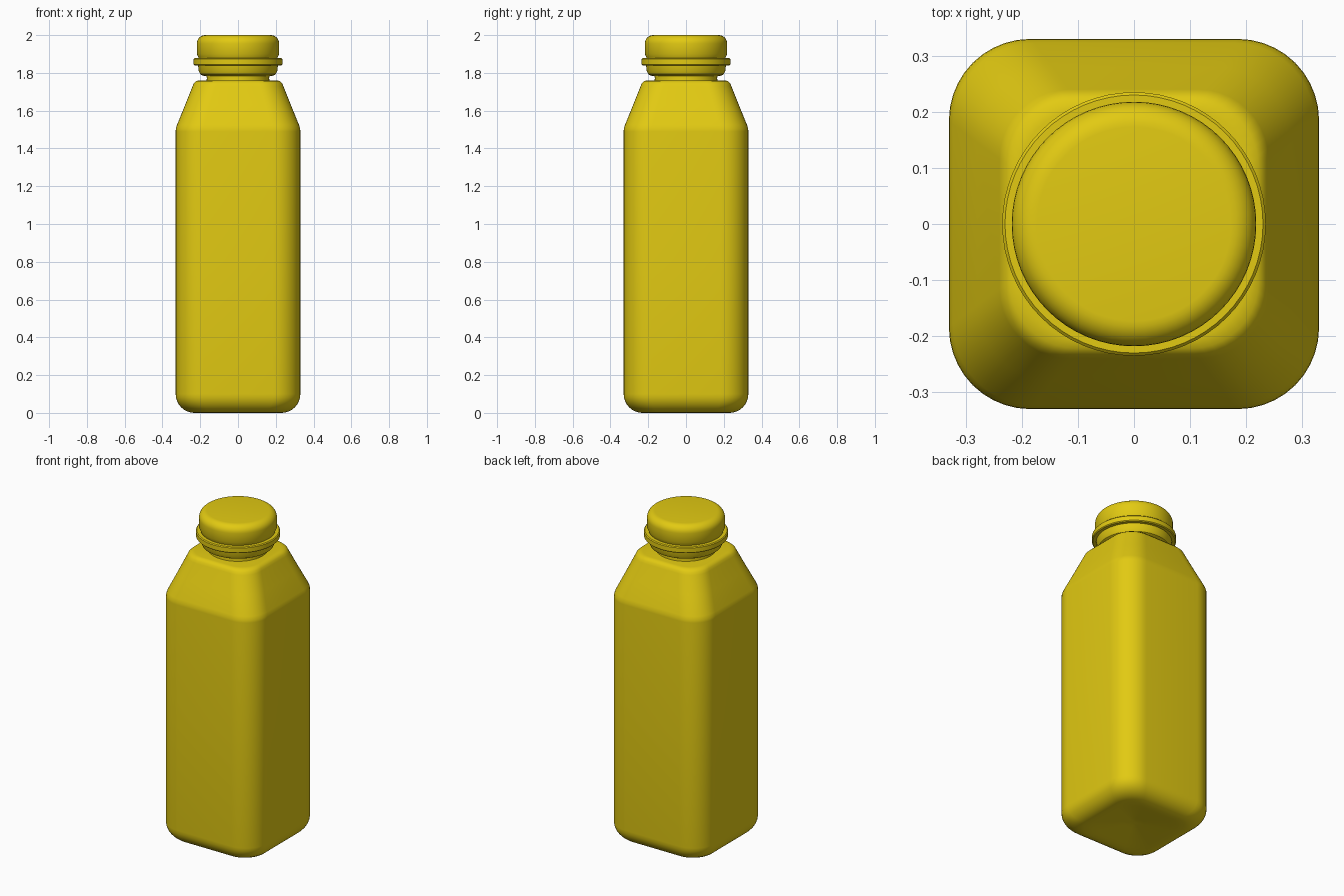
import bpy
import bmesh
from math import cos, sin, pi, atan2, radians

cube = bpy.data.objects.get("Cube")
if cube:
    bpy.data.objects.remove(cube)

yellow = bpy.data.materials.new("golden_yellow")
yellow.use_nodes = True
colour = (0.76, 0.59, 0.006, 1)
yellow.diffuse_color = colour
bsdf = next(n for n in yellow.node_tree.nodes if n.type == "BSDF_PRINCIPLED")
bsdf.inputs["Base Color"].default_value = colour


def rounded_square(half, radius, steps=10):
    """Outline of a square with rounded corners, anticlockwise."""
    points = []
    for corner in range(4):
        turn = corner * pi / 2
        cx = cy = half - radius
        for i in range(steps + 1):
            a = i / steps * pi / 2
            x, y = cx + radius * cos(a), cy + radius * sin(a)
            points.append((x * cos(turn) - y * sin(turn),
                           x * sin(turn) + y * cos(turn)))
    return points


def circle(radius, count=64):
    return [(radius * cos(2 * pi * i / count), radius * sin(2 * pi * i / count))
            for i in range(count)]


def loft(name, rings, angle=35):
    """Skin a stack of equal-length rings and close both ends."""
    bm = bmesh.new()
    loops = [[bm.verts.new(p) for p in ring] for ring in rings]
    for low, high in zip(loops, loops[1:]):
        n = len(low)
        for i in range(n):
            j = (i + 1) % n
            bm.faces.new((low[i], low[j], high[j], high[i]))
    bm.faces.new(loops[0][::-1])
    bm.faces.new(loops[-1])
    bmesh.ops.recalc_face_normals(bm, faces=bm.faces)
    mesh = bpy.data.meshes.new(name)
    bm.to_mesh(mesh)
    bm.free()
    mesh.materials.append(yellow)
    obj = bpy.data.objects.new(name, mesh)
    bpy.context.collection.objects.link(obj)
    bpy.ops.object.select_all(action="DESELECT")
    obj.select_set(True)
    bpy.context.view_layer.objects.active = obj
    bpy.ops.object.shade_smooth_by_angle(angle=radians(angle))
    return obj


def level(points, z):
    return [(x, y, z) for x, y in points]


def turned(name, profile):
    """Round part from (radius, height) pairs."""
    return loft(name, [level(circle(r), z) for r, z in profile])


# Underside: shallow dish with four grooves towards the side middles
rings = []
for half in (0.02, 0.05, 0.08, 0.11, 0.14, 0.17, 0.2):
    ring = []
    for x, y in rounded_square(half, half * 0.5):
        groove = max(0, cos(4 * atan2(y, x))) ** 2
        dish = 0.03 * (1 - half / 0.22)
        ring.append((x, y, dish + 0.015 * groove * min(1, (0.22 - half) / 0.08)))
    rings.append(ring)

# Rounded heel
heel = 0.1
for i in range(9):
    a = i / 8 * pi / 2
    half = 0.33 - heel + heel * sin(a)
    rings.append(level(rounded_square(half, 0.1 + 0.045 * sin(a)), heel * (1 - cos(a))))

# Straight sides, tapered shoulder and rounded lip
for half, radius, z in ((0.33, 0.145, 0.8), (0.33, 0.145, 1.49),
                        (0.329, 0.145, 1.505), (0.323, 0.145, 1.525),
                        (0.28, 0.135, 1.63), (0.24, 0.125, 1.73),
                        (0.234, 0.123, 1.745), (0.222, 0.12, 1.757),
                        (0.205, 0.115, 1.76)):
    rings.append(level(rounded_square(half, radius), z))
loft("bottle_body", rings)

# Neck
turned("bottle_neck", [(0.17, 1.74), (0.165, 1.77), (0.17, 1.83)])

# Tamper band under the cap, with the collar ring
turned("tamper_band", [(0.15, 1.783), (0.185, 1.785), (0.2, 1.793), (0.208, 1.81),
                       (0.212, 1.845)])
turned("collar_ring", [(0.2, 1.84), (0.23, 1.84), (0.235, 1.845), (0.235, 1.873),
                       (0.23, 1.878), (0.2, 1.878)])

# Cap with a rounded top edge
cap = [(0.205, 1.865), (0.211, 1.885), (0.218, 1.9), (0.218, 1.955)]
for i in range(1, 8):
    a = i / 7 * pi / 2
    cap.append((0.173 + 0.045 * cos(a), 1.955 + 0.045 * sin(a)))
turned("cap", cap)
